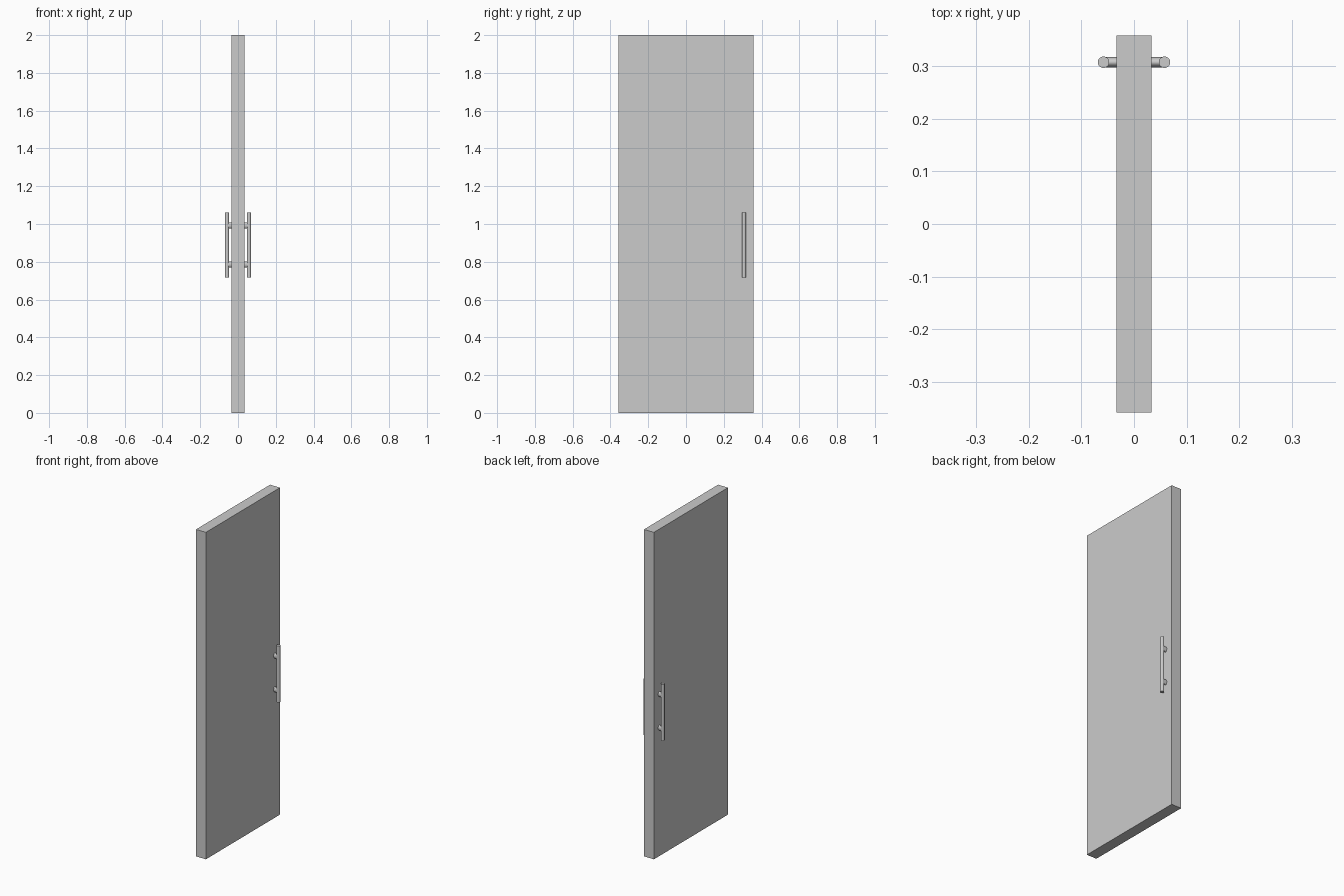
import bpy
from math import pi

if "Cube" in bpy.data.objects:
    bpy.data.objects.remove(bpy.data.objects["Cube"])

HANDLE_Y, HANDLE_Z = 0.307, 0.889
BAR_X = 0.058
DOOR_X = 0.0335


def shade():
    bpy.ops.object.transform_apply(location=False, rotation=True, scale=True)
    bpy.ops.object.shade_smooth_by_angle()


def cylinder(name, loc, radius, depth, rot=(0, 0, 0), scale=(1, 1, 1)):
    bpy.ops.mesh.primitive_cylinder_add(vertices=32, radius=radius, depth=depth,
                                        location=loc, rotation=rot)
    ob = bpy.context.object
    ob.name = name
    ob.scale = scale
    shade()
    return ob


# Door slab
bpy.ops.mesh.primitive_cube_add(size=1, location=(0, 0, 1))
door = bpy.context.object
door.name = "door_panel"
door.scale = (2 * DOOR_X, 0.716, 2)
bpy.ops.object.transform_apply(location=False, rotation=False, scale=True)

# Pull handle on each face: upright bar and two oval standoffs
for side, s in (("left", -1), ("right", 1)):
    cylinder(f"{side}_handle_bar", (s * BAR_X, HANDLE_Y, HANDLE_Z), 0.0108, 0.345)
    inner, outer = DOOR_X - 0.002, BAR_X
    for level, dz in (("lower", -0.103), ("upper", 0.103)):
        # local x becomes world z after the turn, giving the taller oval
        cylinder(f"{side}_{level}_standoff",
                 (s * (inner + outer) / 2, HANDLE_Y, HANDLE_Z + dz),
                 0.01, outer - inner, rot=(0, pi / 2, 0), scale=(1.6, 1, 1))
